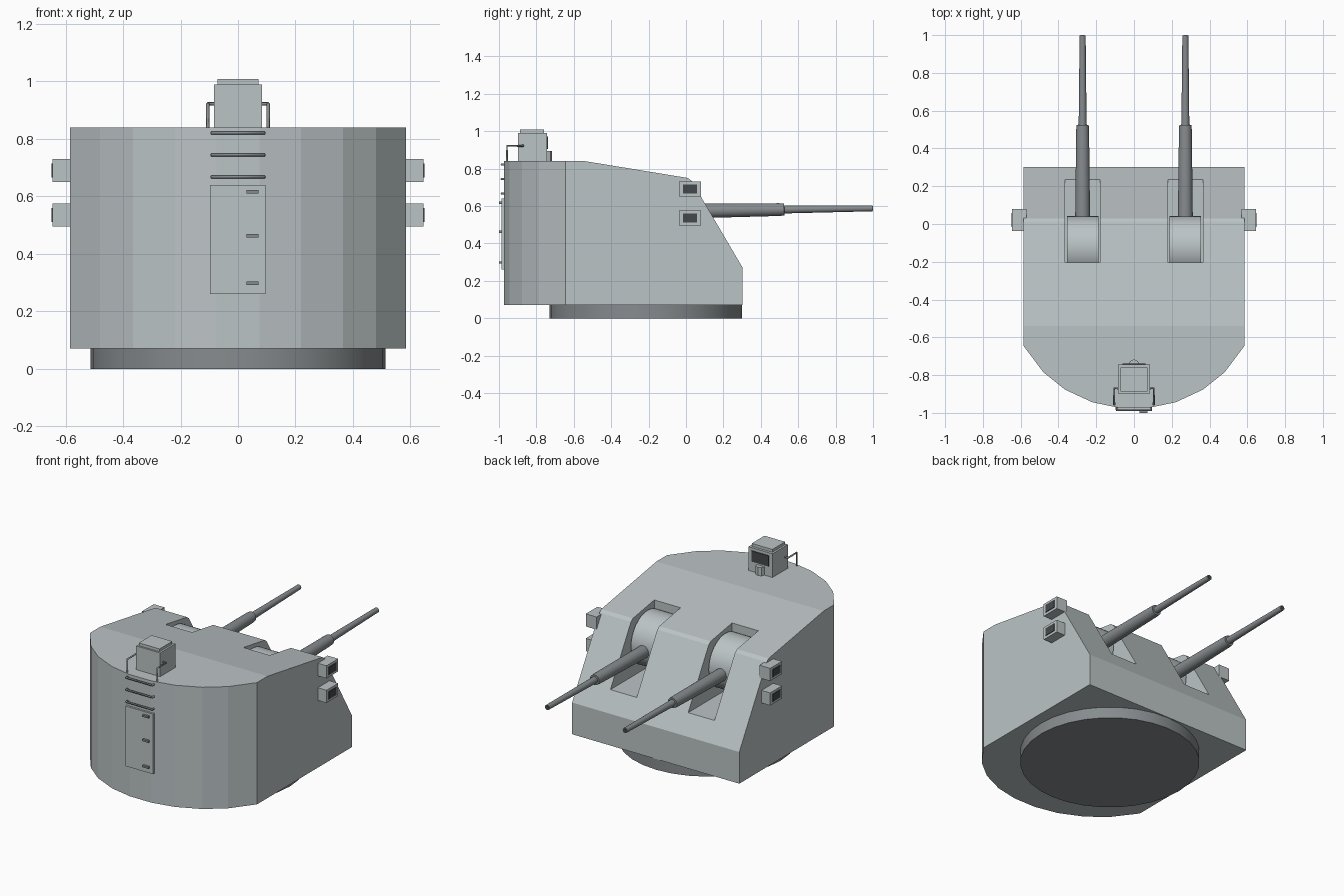
import bpy, bmesh, math
from mathutils import Vector

if "Cube" in bpy.data.objects:
    bpy.data.objects.remove(bpy.data.objects["Cube"])


def material(name, rgb):
    m = bpy.data.materials.new(name)
    m.diffuse_color = (*rgb, 1)
    m.use_nodes = True
    m.node_tree.nodes["Principled BSDF"].inputs["Base Color"].default_value = m.diffuse_color
    return m


HULL = material("hull_grey", (0.50, 0.55, 0.56))
STEEL = material("gun_steel", (0.24, 0.26, 0.27))
DARK = material("dark", (0.06, 0.065, 0.07))


def finish(name, bm, mat, smooth=False):
    bmesh.ops.recalc_face_normals(bm, faces=bm.faces)
    me = bpy.data.meshes.new(name)
    bm.to_mesh(me)
    bm.free()
    ob = bpy.data.objects.new(name, me)
    bpy.context.collection.objects.link(ob)
    if mat:
        me.materials.append(mat)
    if smooth:
        bpy.ops.object.select_all(action='DESELECT')
        ob.select_set(True)
        bpy.context.view_layer.objects.active = ob
        bpy.ops.object.shade_smooth_by_angle(angle=math.radians(35))
    return ob


def prism(name, pts, vec, mat):
    """Extrude a closed outline of 3D points along a vector."""
    bm = bmesh.new()
    f = bm.faces.new([bm.verts.new(p) for p in pts])
    r = bmesh.ops.extrude_face_region(bm, geom=[f])
    bmesh.ops.translate(bm, vec=vec, verts=[v for v in r['geom'] if isinstance(v, bmesh.types.BMVert)])
    return finish(name, bm, mat)


def box(name, x, y, z, mat):
    return prism(name, [(x[0], y[0], z[0]), (x[1], y[0], z[0]), (x[1], y[1], z[0]), (x[0], y[1], z[0])],
                 (0, 0, z[1] - z[0]), mat)


def lathe(name, rings, mat, sides=24):
    """Round solid from (centre, radius) rings along an axis."""
    bm = bmesh.new()
    axis = (Vector(rings[-1][0]) - Vector(rings[0][0])).normalized()
    q = Vector((0, 0, 1)).rotation_difference(axis)
    loops = []
    for c, r in rings:
        loops.append([bm.verts.new(Vector(c) + q @ Vector((r * math.cos(a), r * math.sin(a), 0)))
                      for a in (2 * math.pi * i / sides for i in range(sides))])
    for a, b in zip(loops, loops[1:]):
        for i in range(sides):
            j = (i + 1) % sides
            bm.faces.new((a[i], a[j], b[j], b[i]))
    bm.faces.new(loops[0])
    bm.faces.new(loops[-1])
    return finish(name, bm, mat, True)


def rod(name, pts, r, mat):
    cu = bpy.data.curves.new(name, 'CURVE')
    cu.dimensions = '3D'
    cu.bevel_depth = r
    cu.bevel_resolution = 1
    cu.use_fill_caps = True
    sp = cu.splines.new('POLY')
    sp.points.add(len(pts) - 1)
    for p, c in zip(sp.points, pts):
        p.co = (*c, 1)
    cu.materials.append(mat)
    ob = bpy.data.objects.new(name, cu)
    bpy.context.collection.objects.link(ob)


def boolean(ob, cutter, op):
    m = ob.modifiers.new(op, 'BOOLEAN')
    m.operation, m.object, m.solver = op, cutter, 'EXACT'
    cutter.hide_render = True
    cutter.hide_set(True)


# Gun house: rounded plan intersected with the sloped side profile
half = [(0.585, 0.6), (0.585, -0.645), (0.48, -0.785), (0.365, -0.877), (0.22, -0.944), (0.075, -0.974)]
plan = half + [(-x, y) for x, y in reversed(half)]
gun_house = prism("gun_house", [(x, y, 0.07) for x, y in plan], (0, 0, 1), HULL)
side = [(-1.2, 0), (-1.2, 0.84), (-0.54, 0.84), (0.01, 0.75), (0.03, 0.735), (0.303, 0.27), (0.303, 0)]
boolean(gun_house, prism("profile_cutter", [(-0.8, y, z) for y, z in side], (1.6, 0, 0), None), 'INTERSECT')

# Base ring
lathe("base_ring", [((0, -0.215, 0), 0.514), ((0, -0.215, 0.08), 0.514)], STEEL, 32)

for s, tag in ((1, "right"), (-1, "left")):
    gx = 0.272 * s
    # Gun slot, drum mantlet and stepped barrel
    boolean(gun_house, box("slot_cutter_" + tag, (gx - 0.092, gx + 0.092), (-0.203, 0.45), (0.385, 1), None),
            'DIFFERENCE')
    lathe("mantlet_drum_" + tag, [((gx - 0.084, -0.125, 0.585), 0.167), ((gx + 0.084, -0.125, 0.585), 0.167)],
          HULL, 32)
    lathe("barrel_" + tag, [((gx, -0.02, 0.573), 0.04), ((gx, 0.50, 0.581), 0.034), ((gx, 0.525, 0.5815), 0.032),
                            ((gx, 0.5255, 0.5815), 0.021), ((gx, 0.998, 0.588), 0.016)], STEEL)
    lathe("muzzle_bore_" + tag, [((gx, 0.99, 0.588), 0.011), ((gx, 1.0, 0.588), 0.011)], DARK, 16)
    # Two sight boxes with dark windows on each flank
    for z, level in ((0.69, "upper"), (0.535, "lower")):
        box(f"sight_box_{level}_{tag}", sorted((0.57 * s, 0.645 * s)), (-0.037, 0.08), (z - 0.04, z + 0.04), HULL)
        box(f"sight_window_{level}_{tag}", sorted((0.64 * s, 0.649 * s)), (-0.017, 0.058), (z - 0.024, z + 0.024),
            DARK)
    # Roof handrail
    rod("handrail_" + tag, [(0.105 * s, -0.957, 0.82), (0.105 * s, -0.957, 0.922), (0.105 * s, -0.87, 0.922),
                            (0.08 * s, -0.87, 0.922)], 0.006, STEEL)

# Roof observation hood
box("hood", (-0.084, 0.084), (-0.898, -0.744), (0.83, 0.99), HULL)
box("hood_lid", (-0.072, 0.072), (-0.887, -0.76), (0.985, 1.008), HULL)
box("hood_window", (-0.06, 0.06), (-0.75, -0.738), (0.905, 0.972), DARK)
lathe("hood_lamp", [((0, -0.745, 0.83), 0.028), ((0, -0.745, 0.893), 0.028)], HULL, 8)

# Rear access door with hinges
box("door", (-0.097, 0.095), (-0.986, -0.96), (0.26, 0.64), HULL)
for i, z in enumerate((0.298, 0.463, 0.617)):
    box(f"door_hinge_{i}", (0.03, 0.072), (-1.0, -0.98), (z - 0.006, z + 0.006), STEEL)

# Ladder rungs above the door
for i, z in enumerate((0.668, 0.745, 0.821)):
    rod(f"rung_{i}", [(-0.091, -0.96, z), (-0.091, -0.987, z), (0.091, -0.987, z), (0.091, -0.96, z)], 0.006, STEEL)
